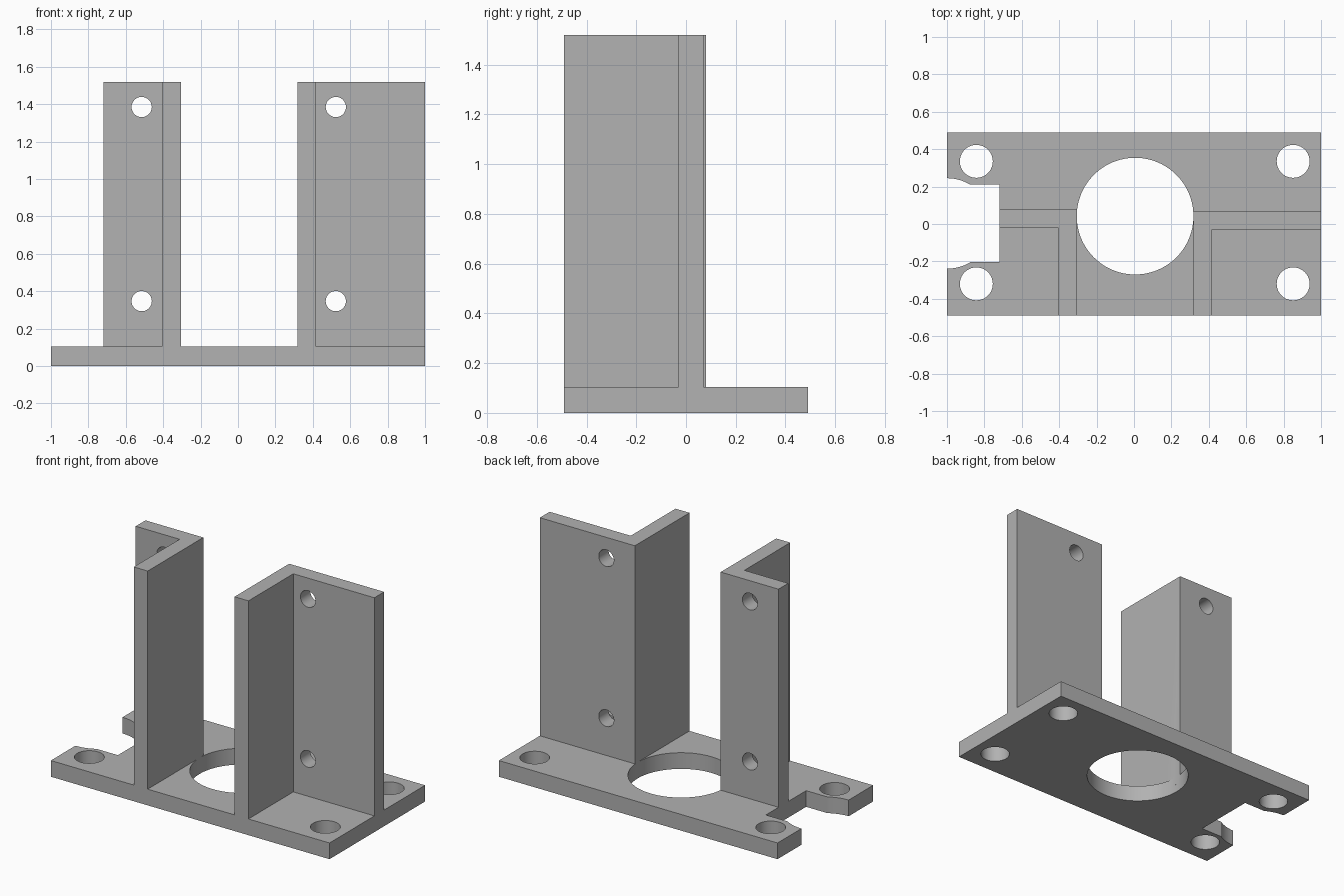
import bpy, bmesh, math
from mathutils import Matrix

cube = bpy.data.objects.get("Cube")
if cube:
    bpy.data.objects.remove(cube, do_unlink=True)

GREY = (0.445, 0.445, 0.445, 1)
mat = bpy.data.materials.new("plain grey")
mat.use_nodes = True
mat.diffuse_color = GREY
mat.node_tree.nodes["Principled BSDF"].inputs["Base Color"].default_value = GREY

HALF_Y, PLATE_Z, TOP_Z = 0.49, 0.105, 1.52


def finish(name, bm):
    bmesh.ops.recalc_face_normals(bm, faces=bm.faces)
    mesh = bpy.data.meshes.new(name)
    bm.to_mesh(mesh)
    bm.free()
    mesh.materials.append(mat)
    obj = bpy.data.objects.new(name, mesh)
    bpy.context.collection.objects.link(obj)
    return obj


def prism(name, outline, z0, z1):
    """Extrude a plan outline upwards from z0 to z1."""
    bm = bmesh.new()
    face = bm.faces.new([bm.verts.new((x, y, z0)) for x, y in outline])
    out = bmesh.ops.extrude_face_region(bm, geom=[face])
    verts = [v for v in out["geom"] if isinstance(v, bmesh.types.BMVert)]
    bmesh.ops.translate(bm, verts=verts, vec=(0, 0, z1 - z0))
    return finish(name, bm)


def rect(x0, x1, y0, y1):
    return [(x0, y0), (x1, y0), (x1, y1), (x0, y1)]


def cylinder(name, centre, radius, depth, along_y=False, sides=64):
    turn = Matrix.Rotation(math.pi / 2, 4, 'X') if along_y else Matrix()
    bm = bmesh.new()
    bmesh.ops.create_cone(bm, cap_ends=True, segments=sides, radius1=radius,
                          radius2=radius, depth=depth,
                          matrix=Matrix.Translation(centre) @ turn)
    return finish(name, bm)


def combine(target, tool, operation):
    """Boolean the tool into the target and remove the tool."""
    tool.hide_render = True
    mod = target.modifiers.new(operation.lower(), 'BOOLEAN')
    mod.operation, mod.solver, mod.object = operation, 'EXACT', tool
    bpy.context.view_layer.objects.active = target
    bpy.ops.object.modifier_apply(modifier=mod.name)
    bpy.data.objects.remove(tool, do_unlink=True)


# Base plate
bracket = prism("mounting_bracket", rect(-1, 1, -HALF_Y, HALF_Y), 0, PLATE_Z)

# Large bore and corner screw holes
combine(bracket, cylinder("bore", (0.006, 0.042, 0), 0.312, 1, sides=96), 'DIFFERENCE')
for x in (-0.843, 0.851):
    for y in (-0.32, 0.335):
        combine(bracket, cylinder("corner_hole", (x, y, 0), 0.088, 1), 'DIFFERENCE')

# Side notch with flared, rounded mouth
combine(bracket, cylinder("notch_mouth", (-1, 0.003, 0), 0.242, 1), 'DIFFERENCE')
combine(bracket, prism("notch", rect(-1.2, -0.72, -0.203, 0.21), -1, 1), 'DIFFERENCE')

# Two upright angle walls: outer end, inner face, thick inner edge, back face
for inner, edge, outer, back, hole_x in (
        (-0.305, -0.405, -0.72, 0.08, -0.515),
        (0.318, 0.418, 1, 0.07, 0.523)):
    outline = [(inner, -HALF_Y), (edge, -HALF_Y), (edge, back - 0.1),
               (outer, back - 0.1), (outer, back), (inner, back)]
    wall = prism("angle_wall", outline, PLATE_Z / 2, TOP_Z)
    for z in (0.347, 1.385):
        combine(wall, cylinder("wall_hole", (hole_x, back, z), 0.054, 0.5, True),
                'DIFFERENCE')
    combine(bracket, wall, 'UNION')

# Smooth the round holes, keep the edges crisp
bpy.ops.object.select_all(action='DESELECT')
bracket.select_set(True)
bpy.context.view_layer.objects.active = bracket
bpy.ops.object.shade_smooth_by_angle(angle=math.radians(30))
